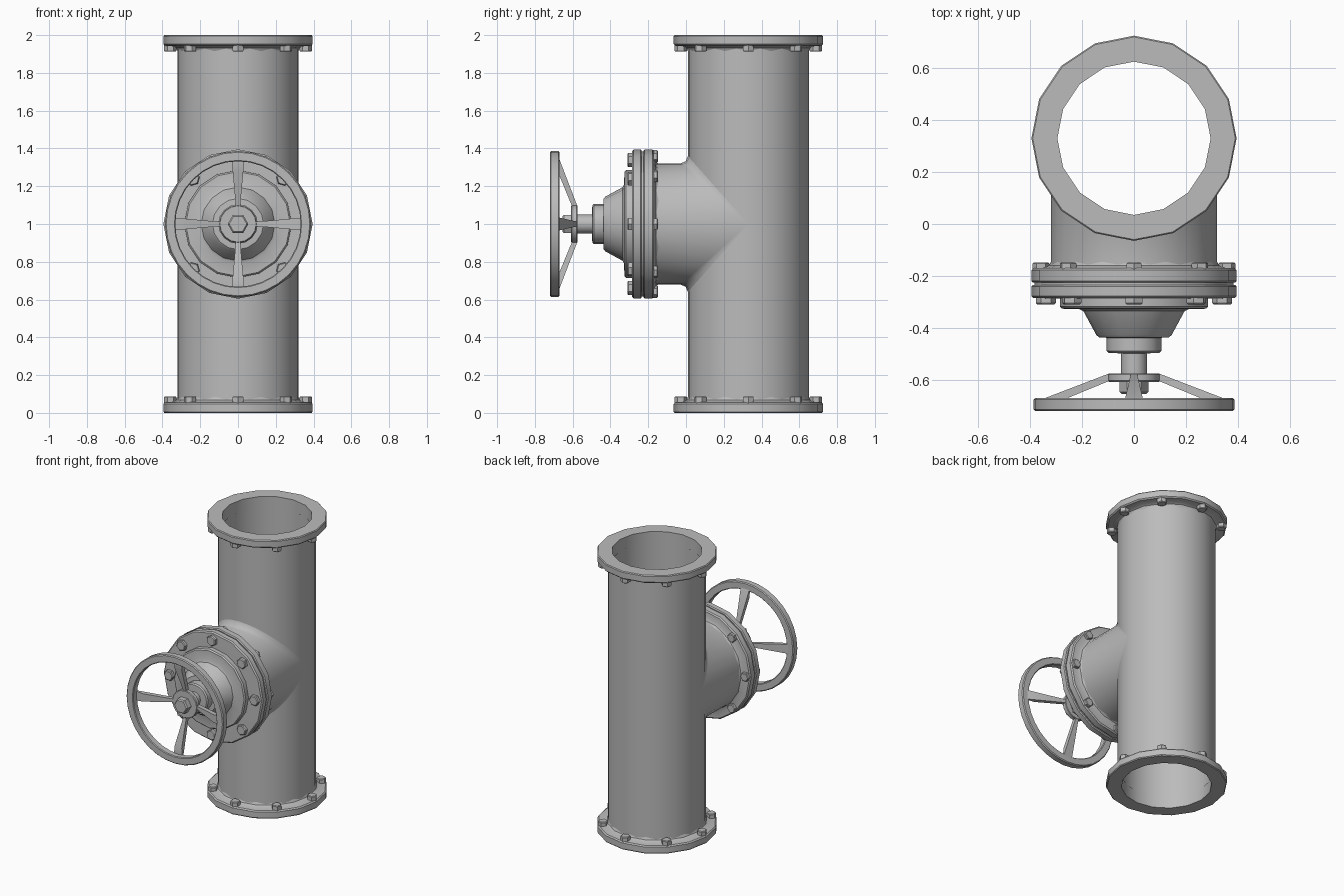
import bpy, bmesh
from math import sin, cos, pi, tau, radians
from mathutils import Matrix

if "Cube" in bpy.data.objects:
    bpy.data.objects.remove(bpy.data.objects["Cube"])

metal = bpy.data.materials.new("grey_metal")
metal.use_nodes = True
grey = (0.5, 0.5, 0.5, 1)
metal.diffuse_color = grey
metal.node_tree.nodes["Principled BSDF"].inputs["Base Color"].default_value = grey

PIPE_Y, R = 0.33, 0.32
BOTTOM = Matrix.Translation((0, PIPE_Y, 0))
TOP = Matrix.Translation((0, PIPE_Y, 2)) @ Matrix.Rotation(pi, 4, 'X')
# Local z of the valve frame points forward along the branch axis
VALVE = Matrix.Translation((0, 0, 1)) @ Matrix.Rotation(pi / 2, 4, 'X')


def finish(name, bm, matrix, angle=35):
    bmesh.ops.recalc_face_normals(bm, faces=bm.faces)
    bm.transform(matrix)
    mesh = bpy.data.meshes.new(name)
    bm.to_mesh(mesh)
    bm.free()
    obj = bpy.data.objects.new(name, mesh)
    bpy.context.collection.objects.link(obj)
    mesh.materials.append(metal)
    bpy.ops.object.select_all(action='DESELECT')
    obj.select_set(True)
    bpy.context.view_layer.objects.active = obj
    bpy.ops.object.shade_smooth_by_angle(angle=radians(angle))
    return obj


def bridge(bm, rings, closed):
    n = len(rings[0])
    for k in range(len(rings) if closed else len(rings) - 1):
        a, b = rings[k], rings[(k + 1) % len(rings)]
        for i in range(n):
            j = (i + 1) % n
            bm.faces.new((a[i], a[j], b[j], b[i]))


def lathe(name, profile, sides, matrix, closed=False):
    """Spin (radius, z) points; open profiles get end caps."""
    bm = bmesh.new()
    rings = [[bm.verts.new((r * cos(tau * i / sides), r * sin(tau * i / sides), z))
              for i in range(sides)] for r, z in profile]
    bridge(bm, rings, closed)
    if not closed:
        bm.faces.new(rings[0])
        bm.faces.new(rings[-1])
    return finish(name, bm, matrix)


def hex_head(name, r, z0, z1, matrix):
    c = 0.15 * r
    d = c if z1 > z0 else -c
    lathe(name, [(r, z0), (r, z1 - d), (r - c, z1)], 6, matrix)


def bolt_circle(name, count, radius, r, z0, z1, matrix):
    for i in range(count):
        spot = Matrix.Rotation(tau * i / count, 4, 'Z') @ Matrix.Translation((radius, 0, 0))
        hex_head(f"{name}_{i + 1}", r, z0, z1, matrix @ spot)


# Main pipe
lathe("main_pipe", [(0.296, 0.02), (R, 0.02), (R, 1.98), (0.296, 1.98)], 32, BOTTOM, True)

# Pipe end flanges with their bolts
flange = [(0.295, 0), (0.39, 0), (0.395, 0.006), (0.395, 0.048), (0.387, 0.056),
          (0.34, 0.06), (0.328, 0.067), (R, 0.085), (0.295, 0.085)]
for end, matrix in (("bottom", BOTTOM), ("top", TOP)):
    lathe(end + "_flange", flange, 16, matrix, True)
    bolt_circle(end + "_flange_bolt", 8, 0.358, 0.033, 0.05, 0.088, matrix)

# Branch pipe, saddle-cut to the main pipe with a small fillet
bm = bmesh.new()
rings = []
for out, along in ((0.04, 0), (0.012, 0.012), (0, 0.04), (0, None)):
    ring = []
    for i in range(32):
        s = sin(tau * i / 32)
        y = -0.18 if along is None else PIPE_Y - (R + along) * abs(s)
        ring.append(bm.verts.new((R * cos(tau * i / 32), y, 1 + (R + out) * s)))
    rings.append(ring)
bridge(bm, rings, False)
finish("branch_pipe", bm, Matrix(), 50)

# Branch flange and bonnet flange, with a recessed gasket between
lathe("branch_flange", [(0.3, 0.14), (R, 0.145), (0.328, 0.16), (0.345, 0.168),
                        (0.387, 0.17), (0.395, 0.178), (0.395, 0.219),
                        (0.389, 0.225), (0.3, 0.225)], 16, VALVE)
lathe("gasket", [(0.383, 0.22), (0.383, 0.24)], 16, VALVE)
lathe("bonnet_flange", [(0.389, 0.235), (0.395, 0.241), (0.395, 0.277),
                        (0.387, 0.285), (0.29, 0.287)], 16, VALVE)
bolt_circle("branch_bolt", 8, 0.358, 0.033, 0.18, 0.148, VALVE)
bolt_circle("bonnet_bolt", 8, 0.339, 0.038, 0.28, 0.31, VALVE)

# Stepped bonnet and stem
lathe("bonnet", [(0.285, 0.28), (0.285, 0.318), (0.277, 0.326), (0.21, 0.328),
                 (0.195, 0.335), (0.145, 0.427), (0.135, 0.436), (0.105, 0.438),
                 (0.105, 0.488), (0.097, 0.496), (0.052, 0.498)], 16, VALVE)
lathe("stem", [(0.05, 0.49), (0.05, 0.58)], 16, VALVE)

# Handwheel: rim, hub, nut and four tapered spokes
lathe("handwheel_rim", [(0.332, 0.675), (0.337, 0.67), (0.38, 0.67), (0.386, 0.676),
                        (0.386, 0.714), (0.38, 0.72), (0.337, 0.72), (0.332, 0.715)],
      32, VALVE, True)
lathe("handwheel_hub", [(0.097, 0.575), (0.1, 0.579), (0.1, 0.603), (0.096, 0.608)], 16, VALVE)
hex_head("handwheel_nut", 0.055, 0.6, 0.655, VALVE)
side = [(0.08, 0.578), (0.1, 0.577), (0.345, 0.671), (0.335, 0.68), (0.28, 0.68),
        (0.1, 0.606), (0.08, 0.605)]
for i in range(4):
    bm = bmesh.new()
    loops = [[bm.verts.new((r, w * (0.012 + 0.09 * (r - 0.1)), z)) for r, z in side]
             for w in (-1, 1)]
    bridge(bm, loops, False)
    for loop in loops:
        bm.faces.new(loop)
    finish(f"handwheel_spoke_{i + 1}", bm, VALVE @ Matrix.Rotation(i * pi / 2, 4, 'Z'))
